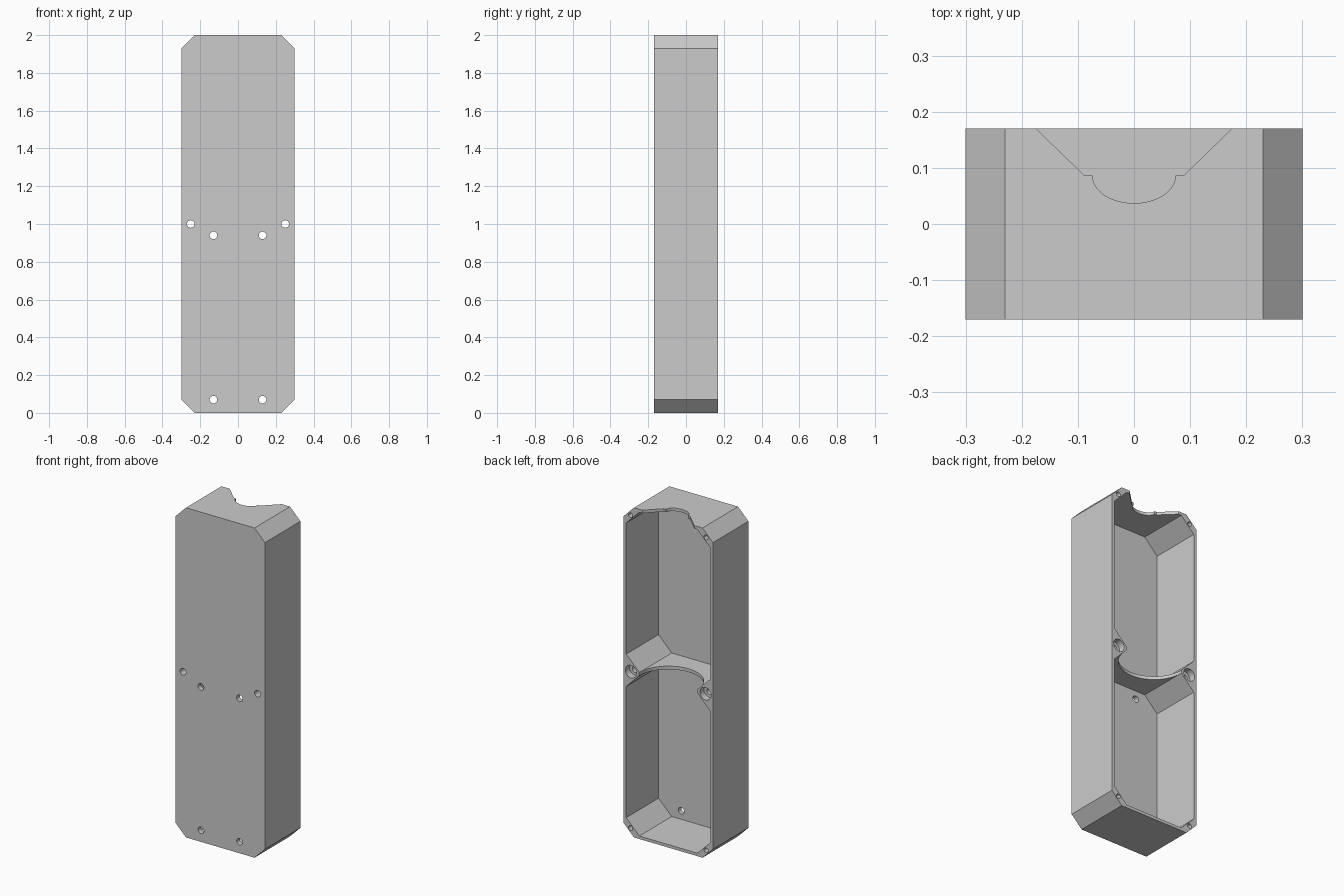
import bpy, bmesh, math
from mathutils import Vector

cube = bpy.data.objects.get("Cube")
if cube:
    bpy.data.objects.remove(cube, do_unlink=True)

W, H, D = 0.3, 2.0, 0.17      # half width, height, half depth
WALL, FLOOR = 0.018, 0.03     # side wall and front wall thickness
MID = H / 2

grey = bpy.data.materials.new("plain grey")
grey.use_nodes = True
grey.diffuse_color = (0.6, 0.6, 0.6, 1)
grey.node_tree.nodes["Principled BSDF"].inputs["Base Color"].default_value = (0.6, 0.6, 0.6, 1)


def prism(name, points, start, depth):
    """Extrude a closed outline, given as 3D points, along a depth vector."""
    bm = bmesh.new()
    face = bm.faces.new([bm.verts.new(Vector(p) + Vector(start)) for p in points])
    new = bmesh.ops.extrude_face_region(bm, geom=[face])["geom"]
    bmesh.ops.translate(bm, vec=depth, verts=[v for v in new if isinstance(v, bmesh.types.BMVert)])
    bmesh.ops.recalc_face_normals(bm, faces=bm.faces)
    mesh = bpy.data.meshes.new(name)
    bm.to_mesh(mesh)
    bm.free()
    mesh.materials.append(grey)
    obj = bpy.data.objects.new(name, mesh)
    bpy.context.collection.objects.link(obj)
    return obj


def octagon(half, low, high, c):
    """Rectangle in the xz plane with chamfered corners."""
    right = [(half - c, low), (half, low + c), (half, high - c), (half - c, high)]
    return [(x, 0, z) for x, z in right + [(-x, z) for x, z in reversed(right)]]


def arc(rx, ry, start, end, n):
    angles = [math.radians(start + (end - start) * i / n) for i in range(n + 1)]
    return [(rx * math.cos(a), ry * math.sin(a)) for a in angles]


def cut(cutter):
    """Subtract a helper from the case and discard the helper."""
    cutter.hide_render = True
    mod = case.modifiers.new("cut", "BOOLEAN")
    mod.operation, mod.solver, mod.object = "DIFFERENCE", "EXACT", cutter
    bpy.ops.object.modifier_apply(modifier=mod.name)
    bpy.data.objects.remove(cutter, do_unlink=True)


def hole(x, z, r, y0, y1):
    ring = [(a, 0, b) for a, b in arc(r, r, 0, 360, 24)[:-1]]
    cut(prism("hole_cutter", ring, (x, y0, z), (0, y1 - y0, 0)))


# Outer case
case = prism("case", octagon(W, 0, H, 0.07), (0, -D, 0), (0, 2 * D, 0))
bpy.context.view_layer.objects.active = case
case.select_set(True)

# Two compartments open at the back, leaving the divider and its side bosses
for low, high in ((WALL, MID - 0.01), (MID + 0.01, H - WALL)):
    cut(prism("compartment_cutter", octagon(W - WALL, low, high, 0.088),
              (0, FLOOR - D, 0), (0, 2 * D, 0)))

# Curved recess in the divider
recess = [(x, y, 0) for x, y in arc(0.195, 0.195, 180, 360, 40)]
recess += [(0.195, 0.1, 0), (-0.195, 0.1, 0)]
cut(prism("recess_cutter", recess, (0, D, MID - 0.05), (0, 0, 0.1)))

# Flared notch with a rounded bottom in the top wall
notch = [(-0.195, 0.19, 0), (-0.088, 0.086, 0)]
notch += [(x, y + 0.086, 0) for x, y in arc(0.074, 0.049, 180, 360, 24)]
notch += [(0.088, 0.086, 0), (0.195, 0.19, 0)]
cut(prism("notch_cutter", notch, (0, 0, H - 0.06), (0, 0, 0.1)))

# Screw holes, mirrored left and right
for side in (-1, 1):
    for z in (0.07, 0.94):
        hole(side * 0.13, z, 0.02, -D - 0.05, -D + 0.06)
    hole(side * 0.25, MID, 0.02, -D - 0.05, D + 0.05)
    hole(side * 0.25, MID, 0.038, D - 0.04, D + 0.05)
    for z in (0.051, H - 0.051):
        hole(side * 0.253, z, 0.014, D - 0.12, D + 0.05)

bpy.ops.object.shade_smooth_by_angle(angle=math.radians(25))
